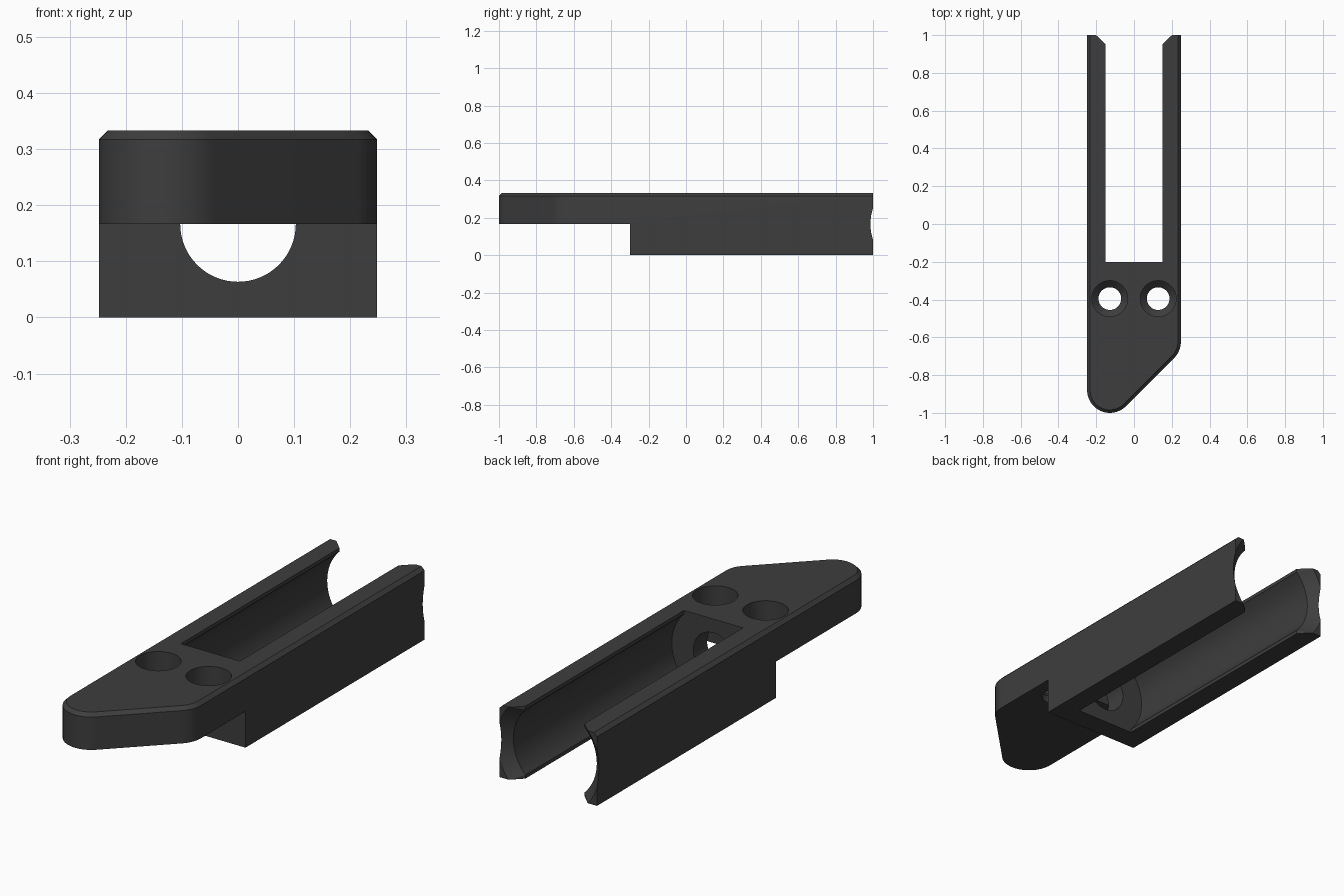
import bpy, bmesh, math

if "Cube" in bpy.data.objects:
    bpy.data.objects.remove(bpy.data.objects["Cube"])

W, R, H = 0.248, 0.12, 0.333      # half width, corner radius, height
MID = H / 2                       # bore axis and underside of the nose

mat = bpy.data.materials.new("dark grey")
mat.diffuse_color = (0.048, 0.048, 0.048, 1)
mat.use_nodes = True
mat.node_tree.nodes["Principled BSDF"].inputs["Base Color"].default_value = mat.diffuse_color


def loft(name, rings):
    """Solid skinned through a list of matching rings, capped at both ends."""
    bm = bmesh.new()
    vs = [[bm.verts.new(p) for p in ring] for ring in rings]
    n = len(vs[0])
    for a, b in zip(vs, vs[1:]):
        for i in range(n):
            j = (i + 1) % n
            bm.faces.new((a[i], a[j], b[j], b[i]))
    bm.faces.new(vs[0])
    bm.faces.new(vs[-1])
    bmesh.ops.recalc_face_normals(bm, faces=bm.faces)
    me = bpy.data.meshes.new(name)
    bm.to_mesh(me)
    bm.free()
    me.materials.append(mat)
    ob = bpy.data.objects.new(name, me)
    bpy.context.collection.objects.link(ob)
    return ob


def turned(name, profile, place, n=64):
    """Round solid from (radius, distance) pairs, put in position by place()."""
    angles = [2 * math.pi * i / n for i in range(n)]
    return loft(name, [[place(r * math.cos(a), r * math.sin(a), t) for a in angles]
                       for r, t in profile])


def prism(name, outline, z0, z1):
    return loft(name, [[(x, y, z) for x, y in outline] for z in (z0, z1)])


def plan(d, z):
    """Plan outline with a slanted, rounded nose, shrunk by d."""
    pts = [(W - d, 1, z), (-W + d, 1, z)]
    for cx, cy, a0, a1 in ((-0.128, -0.88, 180, 315), (0.128, -0.624, 315, 360)):
        steps = (a1 - a0) // 5
        for i in range(steps + 1):
            a = math.radians(a0 + (a1 - a0) * i / steps)
            pts.append((cx + (R - d) * math.cos(a), cy + (R - d) * math.sin(a), z))
    return pts


# Body with chamfered top rim
body = loft("slotted_body", [plan(0, 0), plan(0, H - 0.016), plan(0.016, H)])

cutters = [
    # step under the nose
    prism("nose_step_cutter", [(-1, -2), (1, -2), (1, -0.3), (-1, -0.3)], -1, MID),
    # open slot, flared at the back
    prism("slot_cutter", [(-0.15, -0.2), (0.15, -0.2), (0.15, 0.95), (0.3, 1.1),
                          (-0.3, 1.1), (-0.15, 0.95)], -1, 1),
    # long round bore with flared mouth
    turned("bore_cutter", [(0.212, -0.2), (0.212, 0.95), (0.362, 1.1)],
           lambda u, v, t: (u, t, MID + v), 96),
    # smaller hole through the front wall
    turned("front_hole_cutter", [(0.103, -0.3), (0.103, -0.1)],
           lambda u, v, t: (u, t, MID + v)),
]
# Screw holes with sunk heads
for x in (-0.128, 0.128):
    cutters.append(turned("screw_hole_cutter",
                          [(0.06, 0.1), (0.06, 0.2), (0.095, 0.235), (0.095, 0.5)],
                          lambda u, v, t, x=x: (x + u, -0.395 + v, t)))

bpy.context.view_layer.objects.active = body
for c in cutters:
    c.hide_render = True
    m = body.modifiers.new("cut", 'BOOLEAN')
    m.operation, m.solver, m.object = 'DIFFERENCE', 'EXACT', c
    bpy.ops.object.modifier_apply(modifier=m.name)
for c in cutters:
    bpy.data.objects.remove(c)

bpy.ops.object.select_all(action='DESELECT')
body.select_set(True)
bpy.ops.object.shade_smooth_by_angle(angle=math.radians(25))
